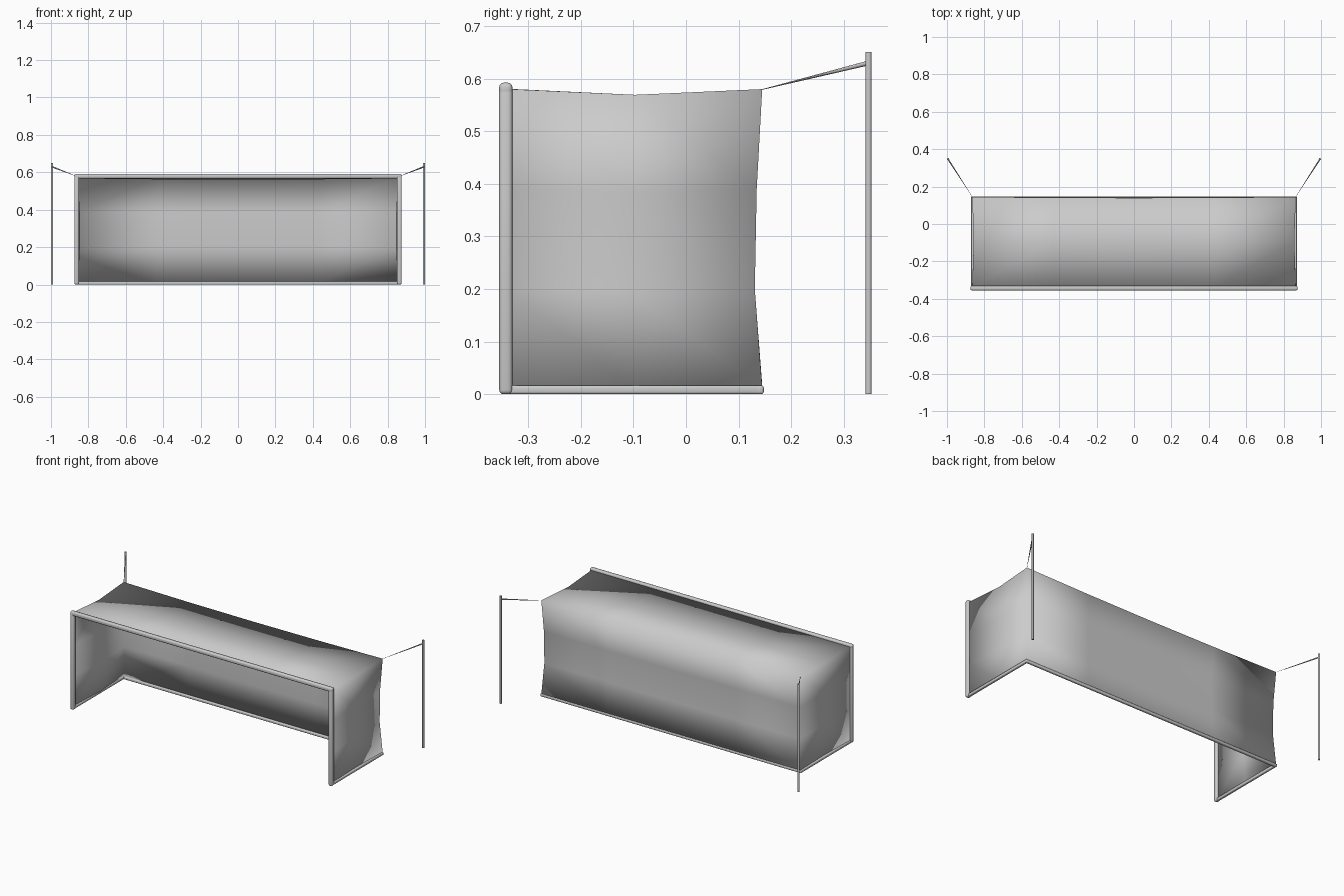
import bpy, bmesh
from mathutils import Vector

if "Cube" in bpy.data.objects:
    bpy.data.objects.remove(bpy.data.objects["Cube"])

grey = bpy.data.materials.new("light_grey")
grey.use_nodes = True
colour = (0.6, 0.6, 0.6, 1)
grey.diffuse_color = colour
grey.node_tree.nodes["Principled BSDF"].inputs["Base Color"].default_value = colour


def finish(name, bm):
    mesh = bpy.data.meshes.new(name)
    bm.to_mesh(mesh)
    bm.free()
    mesh.materials.append(grey)
    obj = bpy.data.objects.new(name, mesh)
    bpy.context.collection.objects.link(obj)
    for p in mesh.polygons:
        p.use_smooth = True
    return obj


def bar(name, low, high, rounding):
    """Square tube with rounded edges between two opposite corners."""
    bm = bmesh.new()
    bmesh.ops.create_cube(bm, size=1)
    low, high = Vector(low), Vector(high)
    for v in bm.verts:
        v.co = (low + high) / 2 + v.co * (high - low)
    bmesh.ops.bevel(bm, geom=bm.edges[:], offset=rounding, segments=3,
                    profile=0.5, affect='EDGES')
    return finish(name, bm)


def rod(name, start, end, r1, r2, sides=10):
    start, end = Vector(start), Vector(end)
    axis = end - start
    bm = bmesh.new()
    bmesh.ops.create_cone(bm, cap_ends=True, segments=sides, radius1=r1,
                          radius2=r2, depth=axis.length)
    bm.transform(axis.to_track_quat('Z', 'Y').to_matrix().to_4x4())
    bmesh.ops.translate(bm, verts=bm.verts, vec=(start + end) / 2)
    obj = finish(name, bm)
    for p in obj.data.polygons:
        p.use_smooth = len(p.vertices) == 4
    return obj


# Goal mouth and ground frame
W = 0.875
bar("crossbar", (-W, -0.355, 0.567), (W, -0.33, 0.592), 0.008)
bar("back_ground_bar", (-W + 0.004, 0.131, 0), (W - 0.004, 0.148, 0.017), 0.005)
for side, s in (("left", 1), ("right", -1)):
    def pair(a, b):
        return sorted((s * a, s * b))
    x0, x1 = pair(W - 0.025, W)
    bar(side + "_post", (x0, -0.355, 0), (x1, -0.33, 0.59), 0.008)
    x0, x1 = pair(W - 0.021, W - 0.004)
    bar(side + "_ground_bar", (x0, -0.34, 0), (x1, 0.148, 0.017), 0.005)
    # Tensioning pole and its tapering rope
    rod(side + "_pole", (s * 0.994, 0.347, 0), (s * 0.994, 0.347, 0.65), 0.006, 0.006)
    rod(side + "_rope", (s * 0.864, 0.144, 0.579), (s * 0.993, 0.345, 0.629),
        0.0006, 0.0045, 6)

# Net: open box, coarsely divided, sagging inwards between its anchored corners
bm = bmesh.new()
bmesh.ops.create_cube(bm, size=2)
bm.normal_update()
bmesh.ops.delete(bm, geom=[f for f in bm.faces if f.normal.y < -0.5 or f.normal.z < -0.5],
                 context='FACES')
for axis, cuts in enumerate((3, 1, 2)):
    edges = [e for e in bm.edges
             if abs((e.verts[0].co - e.verts[1].co)[axis]) > 1.9]
    bmesh.ops.subdivide_edges(bm, edges=edges, cuts=cuts, use_grid_fill=True)
for v in bm.verts:
    x, y, z = v.co
    bx, by, bz = 1 - x * x, 1 - y * y, 1 - z * z
    back, up = (y + 1) / 2, (z + 1) / 2
    v.co.x = x * (0.864 - 0.008 * by - 0.012 * bz * back - 0.004 * by * bz)
    v.co.y = -0.338 + 0.482 * back - back * (0.005 * bx * up + bz * (0.014 - 0.006 * z))
    v.co.z = 0.009 + 0.57 * up - up * (0.011 * by + 0.005 * bx * back + 0.003 * bx * by)
net = finish("net", bm)
thick = net.modifiers.new("thickness", 'SOLIDIFY')
thick.thickness = 0.003
thick.offset = 0
